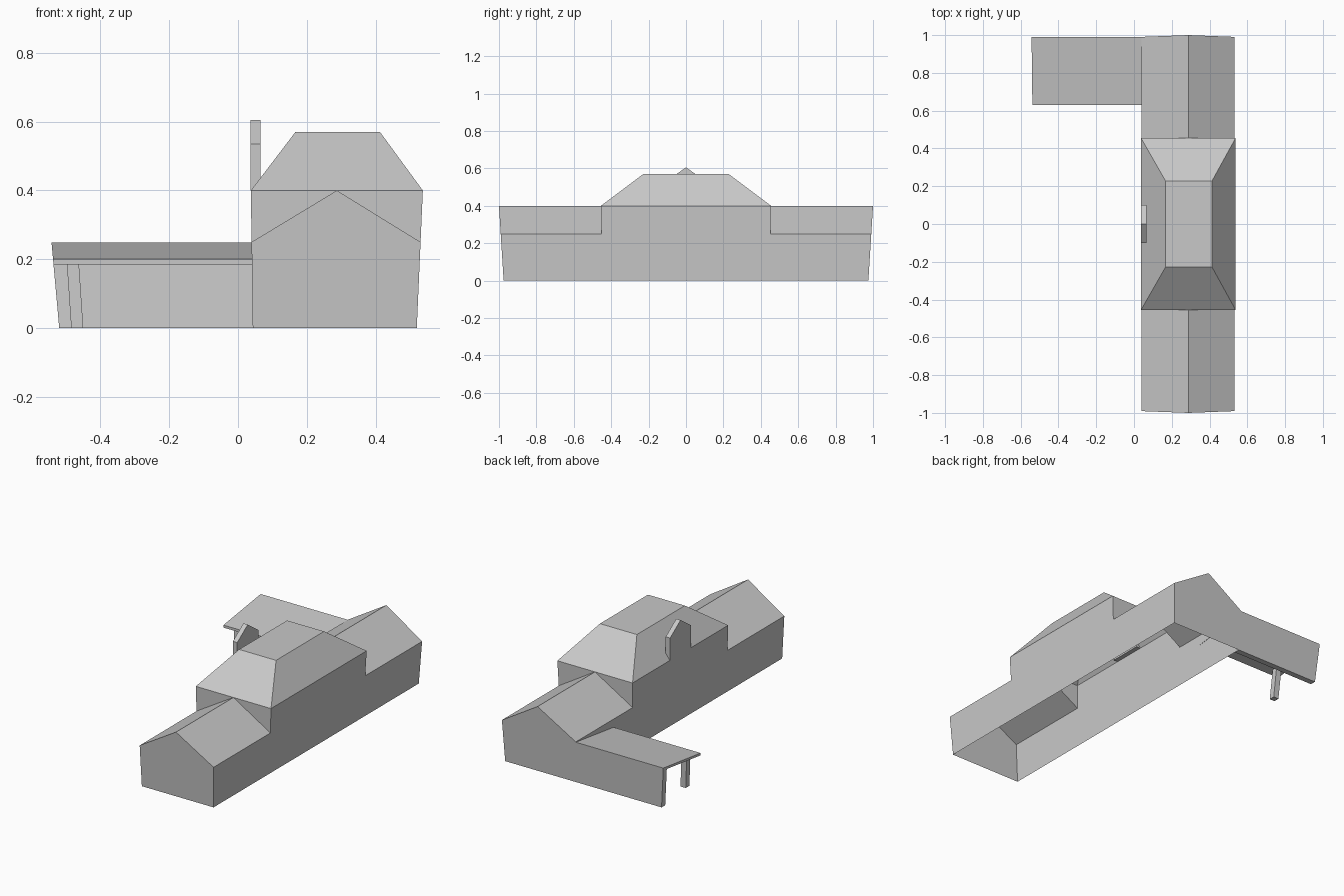
import bpy
import bmesh
from mathutils import Vector

cube = bpy.data.objects.get("Cube")
if cube:
    bpy.data.objects.remove(cube, do_unlink=True)

grey = bpy.data.materials.new("plain_grey")
grey.use_nodes = True
colour = (0.58, 0.58, 0.58, 1)
grey.diffuse_color = colour
grey.node_tree.nodes["Principled BSDF"].inputs["Base Color"].default_value = colour

EAVE, TOP, RIDGE_X = 0.25, 0.40, 0.2875


# Outward-leaning wall positions at a given height
def west(z):
    return 0.043 - 0.014 * z


def east(z):
    return 0.52 + 0.044 * z


def end(z):
    return 0.975 + 0.0625 * z


def mid(z):
    return 0.444 + 0.026 * z


def far_west(z):
    return -0.52 - 0.09 * z


def build(name, polygons):
    """Mesh from polygons, welded, with faces turned away from the centre."""
    bm = bmesh.new()
    for poly in polygons:
        bm.faces.new([bm.verts.new(p) for p in poly])
    bmesh.ops.remove_doubles(bm, verts=bm.verts, dist=0.0005)
    centre = sum((v.co for v in bm.verts), Vector()) / len(bm.verts)
    bm.normal_update()
    for f in bm.faces:
        if f.normal.dot(f.calc_center_median() - centre) < 0:
            f.normal_flip()
    mesh = bpy.data.meshes.new(name)
    bm.to_mesh(mesh)
    bm.free()
    mesh.materials.append(grey)
    obj = bpy.data.objects.new(name, mesh)
    bpy.context.collection.objects.link(obj)
    return obj


def loft(a, b, cap_a=True, cap_b=True, closed=True):
    """Polygons joining two matching rings; closed=False leaves one side out."""
    n = len(a)
    polys = [(a[i], a[(i + 1) % n], b[(i + 1) % n], b[i])
             for i in range(n if closed else n - 1)]
    if cap_a:
        polys.append(a)
    if cap_b:
        polys.append(b)
    return polys


def rect(x0, x1, y0, y1, z):
    return [(x0, y0, z), (x1, y0, z), (x1, y1, z), (x0, y1, z)]


# Gabled wings, open underneath and towards the middle
profile = [(west(0), 0), (west(EAVE), EAVE), (RIDGE_X, TOP),
           (east(EAVE), EAVE), (east(0), 0)]
for side, label in ((-1, "front"), (1, "back")):
    outer = [(x, side * end(z), z) for x, z in profile]
    inner = [(x, side * mid(z), z) for x, z in profile]
    build(label + "_wing", loft(outer, inner, cap_b=False, closed=False))

# Middle hall: two long walls and the upper end walls above the wing roofs
panels = []
for wall in (west, east):
    panels.append([(wall(z), s * mid(z), z) for z, s in
                   ((0, -1), (0, 1), (EAVE, 1), (TOP, 1), (TOP, -1), (EAVE, -1))])
    for s in (-1, 1):
        panels.append([(wall(EAVE), s * mid(EAVE), EAVE),
                       (wall(TOP), s * mid(TOP), TOP),
                       (RIDGE_X, s * mid(TOP), TOP)])
build("middle_hall_walls", panels)

# Flat-topped hipped roof
build("hipped_roof", loft(
    rect(west(TOP), east(TOP), -mid(TOP), mid(TOP), TOP),
    rect(0.167, 0.413, -0.228, 0.228, 0.57), cap_a=False))

# Pointed upright gable panel
gable = [(-0.10, TOP), (-0.10, 0.535), (0, 0.605), (0.10, 0.535), (0.10, TOP)]
build("gable_panel", loft([(0.036, y, z) for y, z in gable],
                          [(0.065, y, z) for y, z in gable]))

# Lean-to: sloping roof slab, back wall and post
slab = [(0.63, 0.185), (0.63, 0.20), (end(0.248), 0.248), (end(0.233), 0.233)]
build("lean_to_roof", loft([(far_west(z), y, z) for y, z in slab],
                           [(0.042, y, z) for y, z in slab]))
wall_end = [(end(0), 0), (end(0.233), 0.233), (end(0.233) - 0.035, 0.229),
            (end(0) - 0.035, 0)]
build("lean_to_back_wall", loft([(far_west(z), y, z) for y, z in wall_end],
                                [(west(z), y, z) for y, z in wall_end]))
build("lean_to_post", loft(rect(-0.485, -0.45, 0.66, 0.695, 0),
                           rect(-0.498, -0.463, 0.67, 0.705, 0.192)))
